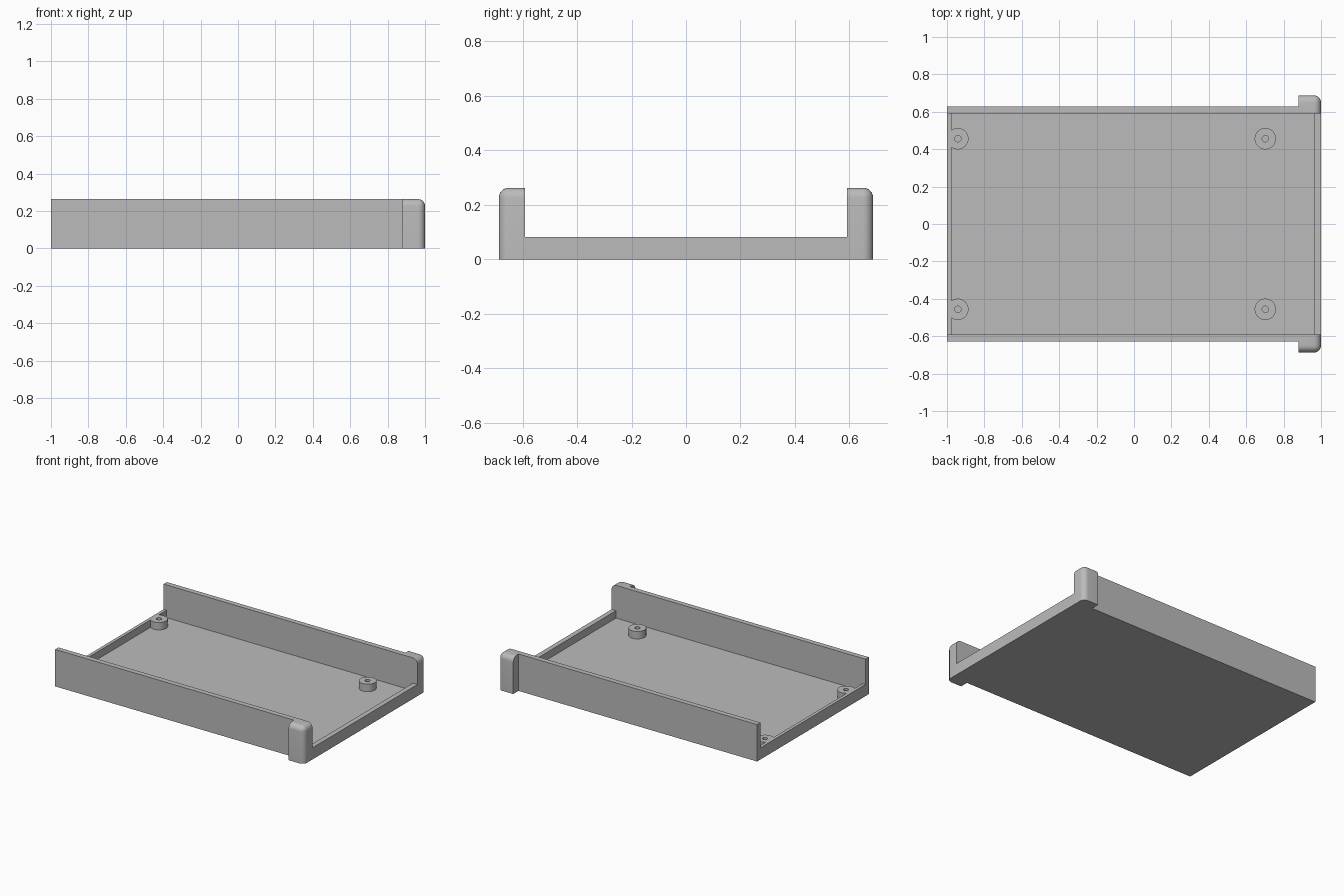
import bpy
import bmesh
import math
from mathutils import Vector

default = bpy.data.objects.get("Cube")
if default:
    bpy.data.objects.remove(default, do_unlink=True)

# Main dimensions
INNER, OUTER, POST = 0.591, 0.628, 0.687   # half widths in y
FLOOR, LIP, WALL = 0.03, 0.083, 0.263      # heights
POST_X, RADIUS = 0.88, 0.037

grey = bpy.data.materials.new("plain grey")
grey.use_nodes = True
colour = (0.5, 0.5, 0.5, 1)
grey.diffuse_color = colour
grey.node_tree.nodes["Principled BSDF"].inputs["Base Color"].default_value = colour


def finish(bm, name):
    bmesh.ops.recalc_face_normals(bm, faces=bm.faces)
    mesh = bpy.data.meshes.new(name)
    bm.to_mesh(mesh)
    bm.free()
    mesh.materials.append(grey)
    obj = bpy.data.objects.new(name, mesh)
    bpy.context.collection.objects.link(obj)
    bpy.ops.object.select_all(action="DESELECT")
    obj.select_set(True)
    bpy.context.view_layer.objects.active = obj
    bpy.ops.object.shade_smooth_by_angle(angle=math.radians(30))
    return obj


def extrude(points, offset):
    bm = bmesh.new()
    face = bm.faces.new([bm.verts.new(p) for p in points])
    result = bmesh.ops.extrude_face_region(bm, geom=[face], use_keep_orig=True)
    verts = [v for v in result["geom"] if isinstance(v, bmesh.types.BMVert)]
    bmesh.ops.translate(bm, verts=verts, vec=Vector(offset))
    return bm


# Floor with a raised lip at each end
profile = [(-1, 0), (1, 0), (1, LIP), (0.965, LIP), (0.965, FLOOR),
           (-0.977, FLOOR), (-0.977, LIP), (-1, LIP)]
finish(extrude([(x, -INNER, z) for x, z in profile], (0, 2 * INNER, 0)), "floor_tray")

# Side walls, each with a rounded corner post
for side, name in ((1, "back_wall"), (-1, "front_wall")):
    outline = [(-1, INNER), (1, INNER), (1, POST), (POST_X, POST),
               (POST_X, OUTER), (-1, OUTER)]
    bm = extrude([(x, side * y, 0) for x, y in outline], (0, 0, WALL))
    rounded = []
    for e in bm.edges:
        at_end = all(v.co.x > 0.99 for v in e.verts)
        at_side = all(abs(v.co.y) > POST - 0.01 for v in e.verts)
        at_top = all(v.co.z > WALL - 0.01 for v in e.verts)
        if at_end + at_side + at_top == 2:
            rounded.append(e)
    bmesh.ops.bevel(bm, geom=rounded, offset=RADIUS, offset_type="OFFSET",
                    segments=6, profile=0.5, affect="EDGES")
    finish(bm, name)

# Screw bosses with blind holes, turned from a ring section
section = [(0.017, FLOOR), (0.017, LIP), (0.057, LIP), (0.057, FLOOR)]
for x, end in ((-0.942, "left_end"), (0.702, "right_end")):
    for y, side in ((-0.456, "front"), (0.456, "back")):
        bm = bmesh.new()
        ring = [bm.verts.new((r, 0, z)) for r, z in section]
        edges = [bm.edges.new((ring[i], ring[(i + 1) % 4])) for i in range(4)]
        bmesh.ops.spin(bm, geom=ring + edges, cent=(0, 0, 0), axis=(0, 0, 1),
                       angle=2 * math.pi, steps=40)
        bmesh.ops.remove_doubles(bm, verts=bm.verts, dist=0.0005)
        boss = finish(bm, f"screw_boss_{side}_{end}")
        boss.location = (x, y, 0)
